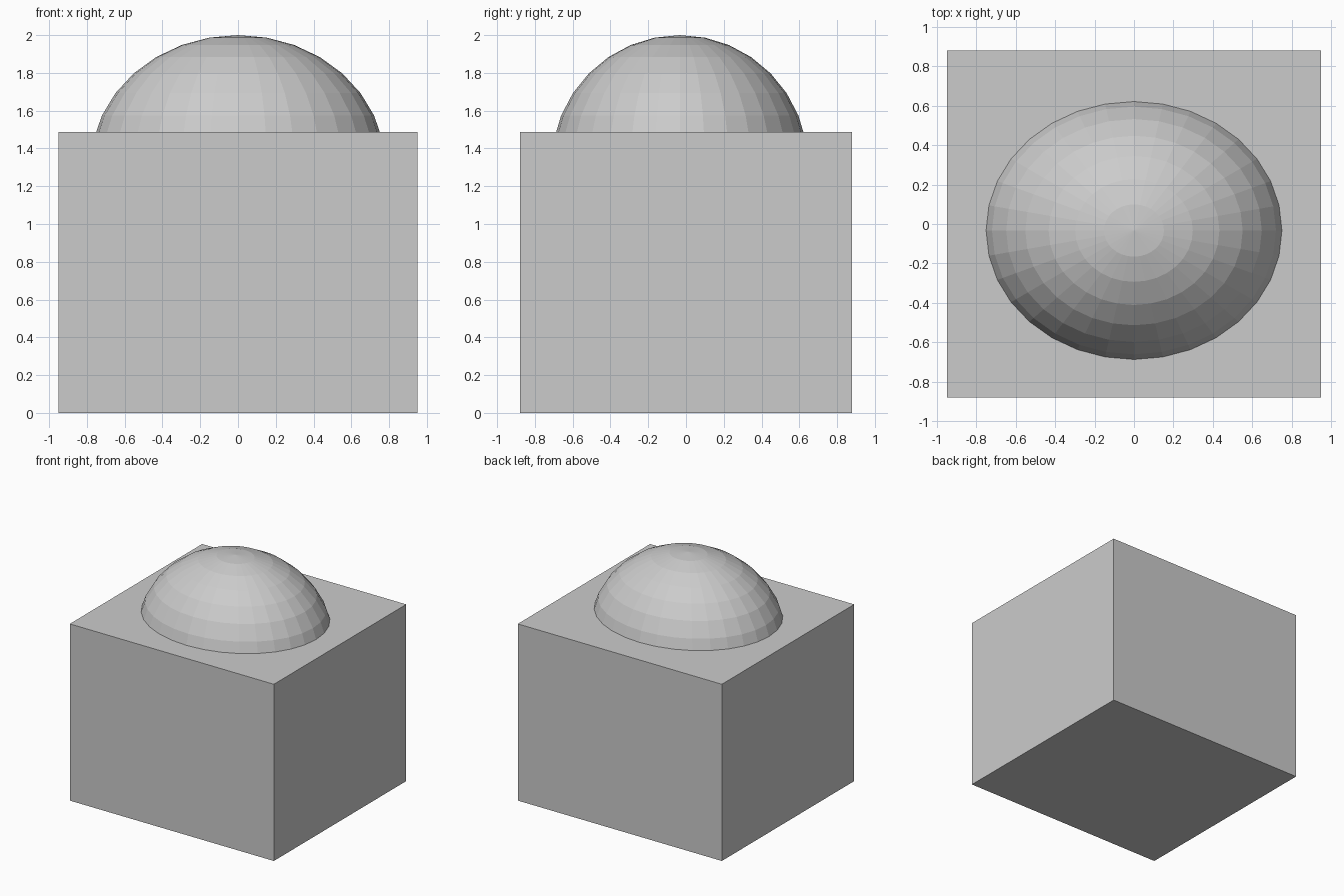
import bpy

if "Cube" in bpy.data.objects:
    bpy.data.objects.remove(bpy.data.objects["Cube"])

# Block body standing on the ground
W, D, H = 1.90, 1.76, 1.487
bpy.ops.mesh.primitive_cube_add(size=1, location=(0, 0, H / 2))
body = bpy.context.object
body.name = "block_body"
body.scale = (W, D, H)

# Faceted dome: squashed sphere sunk into the block, slightly toward the front
RX, RY, RZ = 0.78, 0.68, 0.69
bpy.ops.mesh.primitive_uv_sphere_add(
    segments=32, ring_count=16, radius=1, location=(0, -0.033, 2 - RZ))
dome = bpy.context.object
dome.name = "dome"
dome.scale = (RX, RY, RZ)

# Bake the sizes into the meshes
for part in (body, dome):
    part.select_set(True)
bpy.ops.object.transform_apply(location=False, rotation=False, scale=True)
